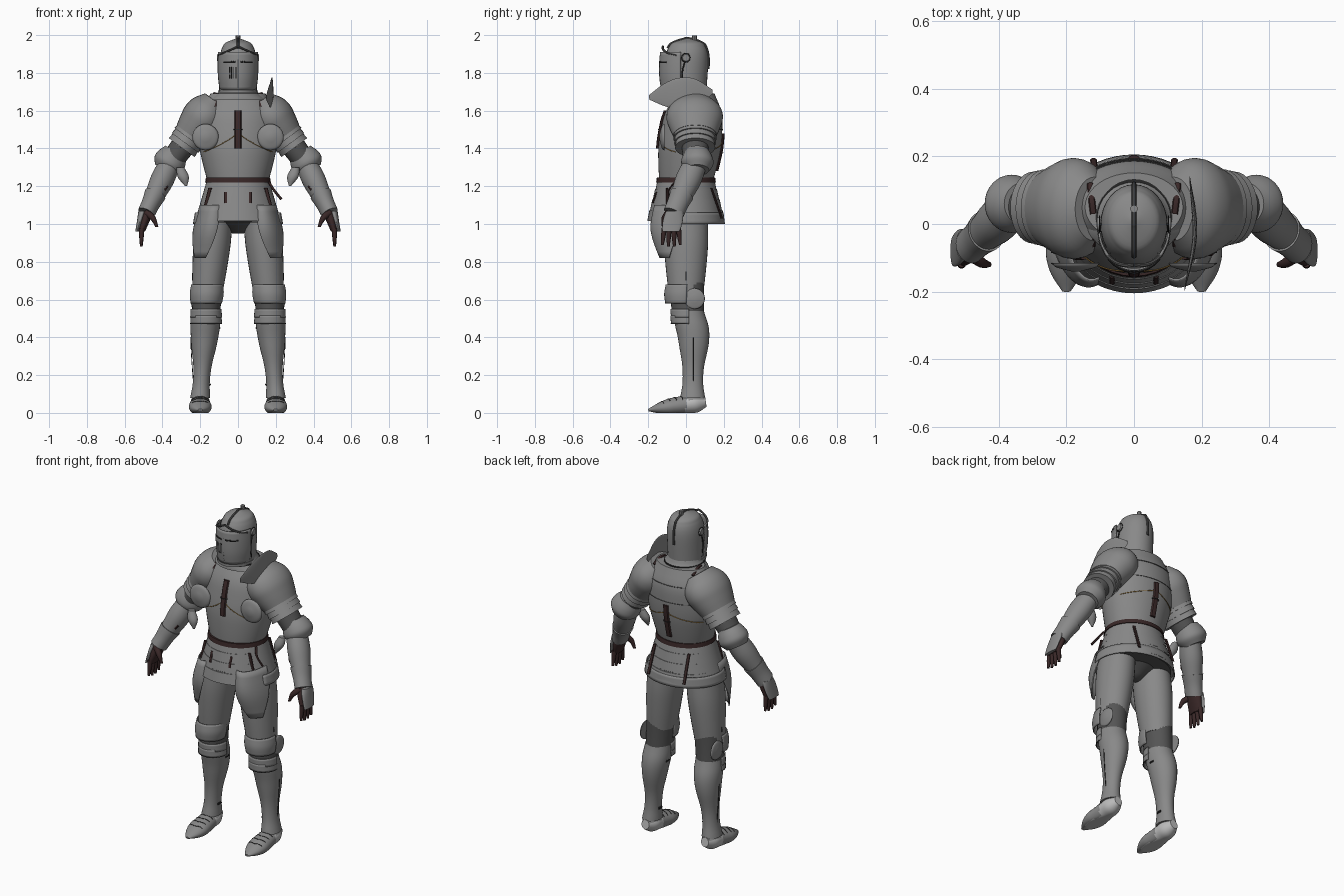
import bpy, bmesh, math
from mathutils import Vector
from mathutils.bvhtree import BVHTree

default_cube = bpy.data.objects.get("Cube")
if default_cube:
    bpy.data.objects.remove(default_cube)


def material(name, red, green, blue):
    mat = bpy.data.materials.new(name)
    mat.use_nodes = True
    mat.diffuse_color = (red, green, blue, 1)
    mat.node_tree.nodes["Principled BSDF"].inputs["Base Color"].default_value = mat.diffuse_color
    return mat


STEEL = material("steel", .25, .25, .25)
BRIGHT = material("bright_steel", .5, .5, .5)
MAIL = material("dark_mail", .09, .09, .09)
LEATHER = material("leather", .04, .02, .02)
GOLD = material("gold", .3, .17, .04)
BLACK = material("black_edge", .02, .02, .02)
LINE = .002
parts = []


def blend(values, fraction):
    """Smooth curve through evenly spaced values."""
    padded = [2 * values[0] - values[1], *values, 2 * values[-1] - values[-2]]
    position = fraction * (len(values) - 1)
    index = min(int(position), len(values) - 2)
    f = position - index
    a, b, c, d = padded[index:index + 4]
    return b + ((c - a) * f + (2 * a - 5 * b + 4 * c - d) * f * f + (3 * b - a - 3 * c + d) * f ** 3) / 2


def sweep(name, path, radii, depth=(1, 1), mat=STEEL, side=1, arc=None, narrow=0, segments=32):
    """Skin ellipses along a path; an arc in degrees leaves an open plate."""
    path = [Vector(point) for point in path]
    radii = radii if len(radii) > 1 else radii * 2
    rows, bm = [], bmesh.new()
    count = 4 * (max(len(path), len(radii)) - 1)
    centres = [blend(path, k / count) for k in range(count + 1)]
    for k, centre in enumerate(centres):
        t = k / count
        axis = (centres[min(k + 1, count)] - centres[max(k - 1, 0)]).normalized()
        if abs(axis.z) > .9:
            axis = Vector((0, 0, 1 if axis.z > 0 else -1))
        guide = Vector((0, 1, 0)) if abs(axis.x) > .95 else Vector((1, 0, 0))
        across = (guide - axis * axis.dot(guide)).normalized()
        outward = axis.cross(across)
        if arc and outward.y < 0:
            outward.negate()
        width = max(blend(radii, t), LINE / 9)
        height = width * (depth[0] + (depth[1] - depth[0]) * t)
        first, last = (arc[0] + narrow * t * t, arc[1] - narrow * t * t) if arc else (0, 360)
        row = []
        for j in range(segments + bool(arc)):
            angle = math.radians(first + (last - first) * j / segments)
            p = centre + across * width * math.cos(angle) + outward * height * math.sin(angle)
            row.append(bm.verts.new((p.x * side, p.y, max(p.z, 0))))
        rows.append(row)
    for lower, upper in zip(rows, rows[1:]):
        for j in range(segments):
            following = (j + 1) % len(lower)
            bm.faces.new((lower[j], lower[following], upper[following], upper[j]))
    if not arc:
        bm.faces.new(rows[0])
        bm.faces.new(rows[-1])
    bmesh.ops.recalc_face_normals(bm, faces=bm.faces)
    mesh = bpy.data.meshes.new(name)
    bm.to_mesh(mesh)
    bm.free()
    mesh.materials.append(mat)
    ob = bpy.data.objects.new(name, mesh)
    bpy.context.collection.objects.link(ob)
    parts.append(ob)
    if arc:
        shell = ob.modifiers.new("thickness", "SOLIDIFY")
        shell.thickness = 3 * LINE
        shell.offset = 0
    return ob


def wire(name, path, mat=BLACK, side=1, radius=LINE):
    return sweep(name, path, [radius], mat=mat, side=side, segments=8)


def strap(name, path, width=.01, side=1, mat=LEATHER):
    return sweep(name, path, [width], (.6, .6), mat, side, segments=8)


def along(a, b, first=0, last=1):
    return [a + (b - a) * first, a + (b - a) * last]


def tree_of(ob):
    return BVHTree.FromPolygons([v.co for v in ob.data.vertices], [p.vertices for p in ob.data.polygons])


def surface_of(ob):
    """Return a lookup of front (-1) or back (1) points on a part."""
    tree = tree_of(ob)

    def point(x, z, facing):
        hit = tree.ray_cast(Vector((x, facing, z)), Vector((0, -facing, 0)))[0]
        return hit + Vector((0, facing * LINE, 0))
    return point


# Torso shell with trims, seams and straps fitted to its surface
cuirass = sweep("cuirass", [(0, 0, 1.22), (0, .05, 1.69)], [.16, .185, .205, .21, .2, .145],
                (.88, .7), segments=48)
torso = surface_of(cuirass)
STATIONS = [k / 50 for k in range(-9, 10)]
for facing, label, peak, dip, strap_top in ((-1, "breast", 1.49, .1, 1.6), (1, "back", 1.44, .05, 1.48)):
    wire(label + "_gold_trim", [torso(x, peak - dip * abs(x / .16) ** .7, facing) for x in STATIONS], GOLD)
    strap(label + "_strap", [torso(0, strap_top - k / 20, facing) for k in range(5)], .018)
    buckle_height = strap_top - .1
    strap(label + "_buckle", [torso(0, buckle_height + d, facing) for d in (-LINE, LINE)], .024, mat=BLACK)
    for side in (-1, 1):
        wire(label + "_side_seam", [torso(side * (.12 + k / 90), 1.64 - k / 30, facing) for k in range(4)])
for height in (1.5, 1.6):
    wire("back_seam", [torso(x, height, 1) for x in STATIONS[1:-1]], MAIL)

# Collar, helmet and visor
sweep("collar", [(0, .03, 1.66), (0, 0, 1.73)], [.15, .108, .092], (.85, 1.15))
sweep("collar_edge", [(0, .01, 1.69), (0, .01, 1.694)], [.112], (1.1, 1.1), BLACK)
helmet = sweep("helmet", [(0, -.01, 1.7), (0, .01, 1.985)],
               [.1 * (1 - (k / 12) ** 6) ** .5 for k in range(13)], (1.18, 1.18))
crown = surface_of(helmet)
sweep("helmet_rim", [(0, -.01, 1.695), (0, -.01, 1.71)], [.102], (1.2, 1.2))
visor = sweep("visor", [(0, -.01, 1.71), (0, -.01, 1.91)], [.095, .104, .106, .104], (1.24, 1.2), arc=(-172, -8))
face = surface_of(visor)
hinge = Vector((.1, 0, 1.88))
for side in (-1, 1):
    wire("eye_slit", [face(side * k / 80, 1.857, -1) for k in range(1, 7)], radius=.005)
    wire("brow_edge", [face(side * k / 50, 1.9, -1) + Vector((0, .015 - k / 300, .04 - k / 110)) for k in range(6)],
         MAIL, radius=.006)
    sweep("visor_pivot", [hinge, hinge + Vector((.01, 0, 0))], [.022, .018], side=side)
    wire("pivot_edge", [hinge + Vector((LINE, .024 * math.cos(k), .024 * math.sin(k))) for k in range(7)], side=side)
    wire("visor_edge", [hinge, (.1, -.02, 1.8), (.097, -.01, 1.72)], side=side, radius=.004)
for k in range(1, 5):
    wire("breath_slot", [face(-k / 90, z, -1) for z in (1.77, 1.83)], radius=.003)
wire("visor_keel", [face(0, 1.72 + k / 20, -1) for k in range(4)], STEEL)
wire("helmet_comb", [crown(0, 1.983 - k * k / 300, 1 if k > 0 else -1) for k in range(-4, 8)], MAIL, radius=.007)
wire("crest_socket", [(0, .045, 1.96), (0, .045, 1.997)], STEEL, radius=.012)

# Waist lames, skirt, belt and mail lining
for k in range(4):
    top, radius = Vector((0, 0, 1.24 - k * .055)), .162 + k * .016
    sweep("waist_lame", [top, top - Vector((0, 0, .06))], [radius, radius + .018], (.92, .9), segments=48)
sweep("skirt_back", [(0, 0, 1.06), (0, 0, 1)], [.225, .236], (.87, .86), arc=(-20, 200))
sweep("mail_lining", [(0, 0, 1.08), (0, 0, .95)], [.19, .12, .03], mat=MAIL)
sweep("skirt_lining", [(0, 0, 1.014), (0, 0, 1.008)], [.215], (.88, .88), MAIL)
sweep("belt", [(0, 0, 1.22), (0, 0, 1.245)], [.174, .17], (.91, .91), LEATHER)
strap("belt_tail", [(.165, -.06, 1.22), (.19, -.09, 1.18), (.23, -.09, 1.13)], .007)
for x in (-.065, .065):
    strap("lame_strap", [(x, -.155, 1.17), (x, -.175, 1.11)], .008)

# Raised neck guard on the left shoulder only
sweep("neck_guard", [(.15, -.195, 1.67), (.18, -.03, 1.69), (.165, .14, 1.7)],
      [.001, .005, .007, .006, .001], (12, 12))

# Joints of the left limbs
SHOULDER, ELBOW = Vector((.14, .045, 1.62)), Vector((.36, .05, 1.32))
WRIST, KNUCKLE = Vector((.48, -.06, 1.07)), Vector((.51, -.08, .96))
HIP, KNEE, ANKLE = Vector((.125, 0, 1.03)), Vector((.165, 0, .6)), Vector((.2, .035, .08))

for side, label in ((1, "left_"), (-1, "right_")):
    # Shoulder and upper arm
    sweep(label + "pauldron", along(SHOULDER, ELBOW, -.1, .5), [.07, .105, .115, .106, .092], (1.35, 1.25), side=side)
    for k in range(3):
        start = .45 + k / 12
        sweep(label + "arm_lame", along(SHOULDER, ELBOW, start, start + .1), [.088 - k / 300, .092 - k / 300],
              (1.25, 1.25), side=side)
    sweep(label + "upper_arm", along(SHOULDER, ELBOW, .4), [.06], (1.1, 1.1), side=side)
    disc = Vector((.172, -.115, 1.46))
    sweep(label + "armpit_disc", [disc, disc - Vector((0, .025, 0))], [.07, .06, .015], side=side)
    strap(label + "shoulder_strap", [(.12, .03, 1.69), (.125, .07, 1.69), (.13, .12, 1.665)], side=side)
    strap(label + "front_strap", [torso(.122, z, -1) for z in (1.62, 1.65)], side=side)

    # Elbow, forearm and cuff
    sweep(label + "elbow_mail", along(SHOULDER, ELBOW, .72, 1.1), [.064, .055], (1.1, 1.1), MAIL, side)
    sweep(label + "elbow_cop", [(.33, .06, 1.385), (.385, .06, 1.285)], [.062, .08, .085, .062], side=side)
    sweep(label + "elbow_wing", [(.305, -.01, 1.3), (.275, -.03, 1.2)], [.02, .03, .005], (.8, .8), side=side)
    sweep(label + "forearm", along(ELBOW, WRIST), [.056, .062, .052, .042], (1.1, 1.1), side=side)
    wire(label + "forearm_buckle", [(.375, -.04, 1.2), (.39, -.05, 1.18)], LEATHER, side, .008)
    sweep(label + "cuff", along(ELBOW, WRIST, .65, 1.05), [.058, .049, .046], (1.1, 1.2), side=side)
    back_of_hand = Vector((.025, 0, 0))
    sweep(label + "hand_plate", along(WRIST + back_of_hand, KNUCKLE + back_of_hand), [.022, .015, .009],
          (2, 5), side=side)

    # Gloved hand
    sweep(label + "palm", along(WRIST, KNUCKLE), [.036, .027, .018], (1.2, 2.5), LEATHER, side)
    for k in range(4):
        base = KNUCKLE + Vector((0, k / 40 - .035, .02))
        sweep(label + "finger", [base, base + Vector((LINE, k / 150 - .01, -.105 + abs(k - 1.5) / 100))],
              [.014, .012, .007], mat=LEATHER, side=side, segments=12)
    sweep(label + "thumb", [(.485, -.09, 1.06), (.45, -.115, 1.03), (.43, -.12, .985)], [.02, .015, .008],
          mat=LEATHER, side=side, segments=12)

    # Thigh plates
    sweep(label + "tasset", [(.125, 0, 1.1), (.15, 0, .82)], [.075, .102, .1], (2.2, 1.4), side=side,
          arc=(-112, -5), narrow=34)
    sweep(label + "thigh", along(HIP, KNEE, 0, .9), [.096, .099, .092, .081], (1.2, 1.15), side=side)
    wire(label + "thigh_seam", [(.233, 0, .9), (.242, 0, .7)], side=side)
    strap(label + "hip_strap", [(.115, .135, 1.19), (.12, .19, 1.03)], side=side)
    strap(label + "front_hip_strap", [(.148, -.1, 1.19), (.175, -.1, 1.08)], side=side)

    # Knee
    sweep(label + "knee_mail", [(.16, .005, .69), (.17, .01, .5)], [.08, .076, .074], (1.15, 1.15), MAIL, side)
    sweep(label + "knee_cop", [(.163, -.01, .68), (.168, -.015, .58)], [.082, .087, .08], (1.15, 1.15),
          side=side, arc=(-190, 10))
    for k in range(2):
        top = Vector((.169, .008, .55 - k / 30))
        bottom = top - Vector((0, 0, .045))
        sweep(label + "knee_lame", [top, bottom], [.079, .081], (1.1, 1.05), side=side, arc=(-185, 5))
    wire(label + "knee_lame_edge", [bottom + Vector((.083 * math.cos(k / 4), -.087 * math.sin(k / 4), 0))
                                    for k in range(13)], side=side)
    fan = Vector((.235, .045, .605))
    sweep(label + "knee_fan", [fan, fan + Vector((.016, 0, 0))], [.055, .05, .015], side=side)

    # Greave, built around a calf set back from the knee
    calf = Vector((.177, .04, .4))
    sweep(label + "greave", [KNEE.lerp(calf, .3), calf, ANKLE.lerp(calf, .4), ANKLE],
          [.075, .078, .068, .048, .045, .053], (1.1, 1.25), side=side)
    wire(label + "greave_seam", [calf + Vector((.074, 0, 0)), (.246, .04, .3), (.236, .04, .16)], side=side)
    for height, inner in ((.45, .1), (.15, .15)):
        wire(label + "greave_buckle", [(inner, .02, height), (inner, .05, height)], side=side, radius=.007)

    # Pointed shoe with bright heel and sole, and curved lame edges
    foot = sweep(label + "shoe", [(.2, .105, .06), (.2, -.2, .015)], [.025, .05, .053, .058, .06, .045, .012],
                 (1.1, .5), side=side)
    foot.data.materials.append(BRIGHT)
    for polygon in foot.data.polygons:
        heel = polygon.center.y > 0 and polygon.center.z < .07
        polygon.material_index = int(heel or polygon.normal.z < -.9)
    upper = tree_of(foot)
    for k in range(4):
        row = [Vector((side * (.2 + j / 90), -.03 - k / 30 + abs(j) / 300, 1)) for j in range(-4, 5)]
        hits = [upper.ray_cast(point, Vector((0, 0, -1)))[0] for point in row]
        wire(label + "shoe_lame_edge", [hit for hit in hits if hit])

bpy.ops.object.select_all(action="DESELECT")
for ob in parts:
    ob.select_set(True)
bpy.context.view_layer.objects.active = cuirass
bpy.ops.object.shade_smooth_by_angle(angle=math.radians(40))
